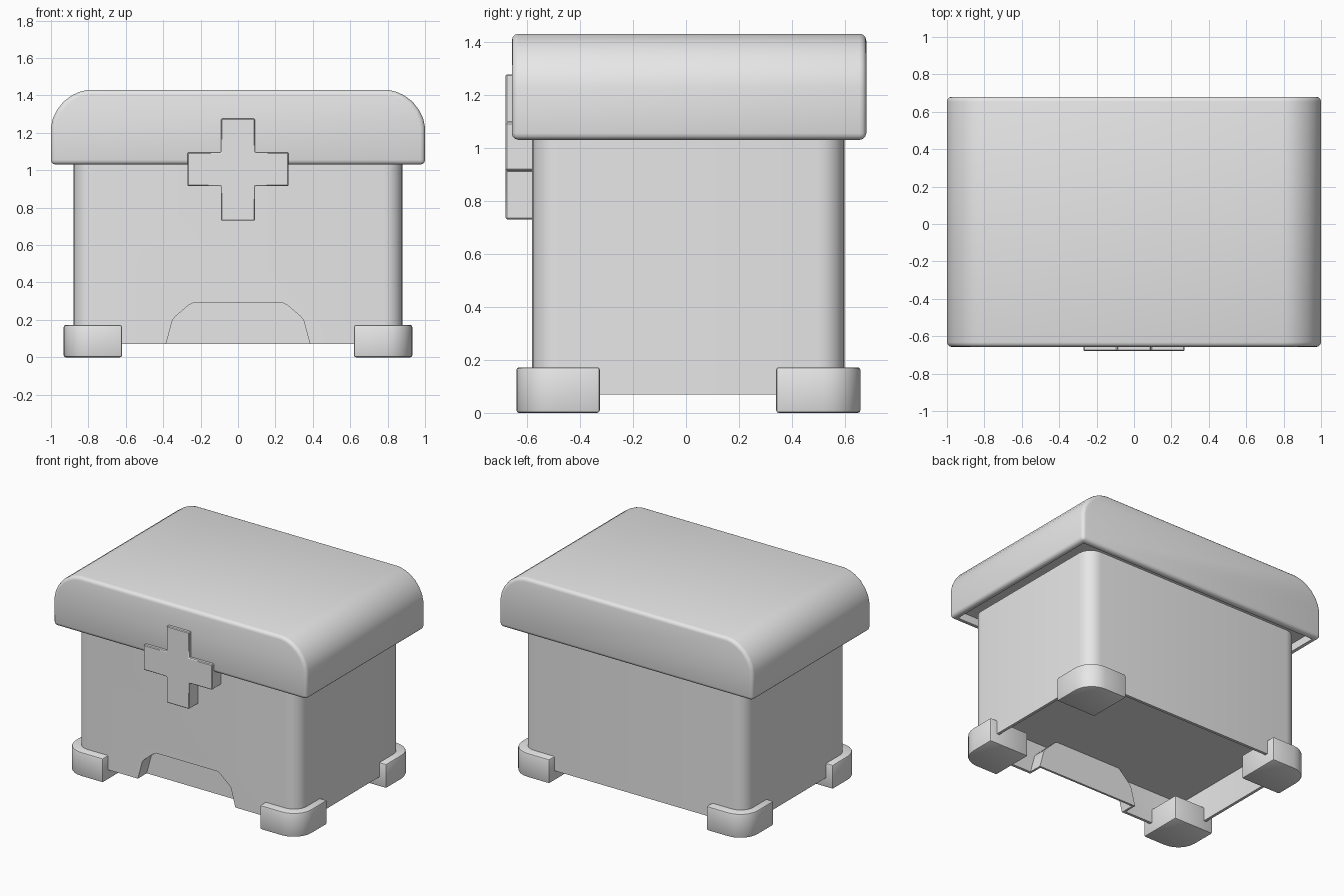
import bpy, bmesh, math

if "Cube" in bpy.data.objects:
    bpy.data.objects.remove(bpy.data.objects["Cube"])

grey = bpy.data.materials.new("plain_grey")
grey.diffuse_color = (0.8, 0.8, 0.8, 1)
grey.use_nodes = True
grey.node_tree.nodes["Principled BSDF"].inputs["Base Color"].default_value = grey.diffuse_color


def prism(name, pts, lo, hi, axis="z"):
    """Extrude a 2D outline along z (points are x, y) or along y (points are x, z)."""
    bm = bmesh.new()
    put = (lambda a, b, t: (a, b, t)) if axis == "z" else (lambda a, b, t: (a, t, b))
    rings = [[bm.verts.new(put(a, b, t)) for a, b in pts] for t in (lo, hi)]
    n = len(pts)
    bm.faces.new(rings[0])
    bm.faces.new(rings[1])
    for i in range(n):
        j = (i + 1) % n
        bm.faces.new((rings[0][i], rings[0][j], rings[1][j], rings[1][i]))
    bmesh.ops.recalc_face_normals(bm, faces=bm.faces)
    me = bpy.data.meshes.new(name)
    bm.to_mesh(me)
    bm.free()
    ob = bpy.data.objects.new(name, me)
    bpy.context.collection.objects.link(ob)
    me.materials.append(grey)
    return ob


def rounded(x0, x1, y0, y1, radii, steps=6):
    """Rectangle outline with a radius per corner: (x1,y1), (x0,y1), (x0,y0), (x1,y0)."""
    pts = []
    corners = [(x1, y1, -1, -1), (x0, y1, 1, -1), (x0, y0, 1, 1), (x1, y0, -1, 1)]
    for k, ((x, y, sx, sy), r) in enumerate(zip(corners, radii)):
        if r == 0:
            pts.append((x, y))
            continue
        for i in range(steps + 1):
            a = math.pi / 2 * (k + i / steps)
            pts.append((x + sx * r + r * math.cos(a), y + sy * r + r * math.sin(a)))
    return pts


def activate(ob):
    bpy.ops.object.select_all(action="DESELECT")
    ob.select_set(True)
    bpy.context.view_layer.objects.active = ob


def bevel(ob, width, segments):
    m = ob.modifiers.new("bevel", "BEVEL")
    m.width, m.segments = width, segments
    m.limit_method, m.angle_limit = "ANGLE", math.radians(50)
    activate(ob)
    bpy.ops.object.modifier_apply(modifier=m.name)


def cut(ob, cutter):
    m = ob.modifiers.new("cut", "BOOLEAN")
    m.operation, m.solver, m.object = "DIFFERENCE", "EXACT", cutter
    activate(ob)
    bpy.ops.object.modifier_apply(modifier=m.name)
    bpy.data.objects.remove(cutter)


def smooth(ob):
    activate(ob)
    bpy.ops.object.shade_smooth_by_angle(angle=math.radians(35))


def arch(g, bottom):
    """Arch outline in x, z, grown by g."""
    half = [(0.385 + g, bottom), (0.385 + g, 0.07), (0.35 + g, 0.2), (0.335 + g, 0.218),
            (0.262 + g / 2, 0.28 + g), (0.24 + g / 2, 0.29 + g)]
    return half + [(-x, z) for x, z in reversed(half)]


# Body: box with rounded corners, hollow underneath, with a recessed arch in front
body = prism("body", rounded(-0.88, 0.88, -0.58, 0.597, [0.1] * 4), 0.07, 1.05)
hollow = prism("hollow", rounded(-0.86, 0.86, -0.56, 0.577, [0.08] * 4), -0.1, 0.3)
cut(hollow, prism("arch_block", arch(0.015, -0.2), -0.7, -0.465, "y"))
cut(body, hollow)
cut(body, prism("arch_recess", arch(0, -0.2), -0.7, -0.48, "y"))
smooth(body)

# Lid: rounded top profile, soft rim, hollow underneath
side = [(1.0, 1.03), (1.0, 1.23), (0.99, 1.277), (0.968, 1.322), (0.932, 1.368),
        (0.885, 1.402), (0.845, 1.42), (0.80, 1.43)]
lid = prism("lid", side + [(-x, z) for x, z in reversed(side)], -0.657, 0.68, "y")
bevel(lid, 0.025, 3)
cut(lid, prism("lid_hollow", rounded(-0.96, 0.96, -0.617, 0.64, [0] * 4), 0.9, 1.085))
smooth(lid)

# Cross-shaped clasp
a, b, z0, z1, z2, z3 = 0.09, 0.27, 0.73, 0.915, 1.095, 1.277
half = [(a, z0), (a, z1), (b, z1), (b, z2), (a, z2), (a, z3)]
clasp = prism("cross_clasp", half + [(-x, z) for x, z in reversed(half)], -0.68, -0.57, "y")
bevel(clasp, 0.005, 1)
smooth(clasp)

# Corner feet, with the large radius on the outer corner only
for name, sx, y0, y1, corner in (
    ("front_right_foot", 1, -0.64, -0.325, 3), ("front_left_foot", -1, -0.64, -0.325, 2),
    ("back_right_foot", 1, 0.34, 0.658, 0), ("back_left_foot", -1, 0.34, 0.658, 1),
):
    x0, x1 = sorted((0.62 * sx, 0.932 * sx))
    radii = [0.0] * 4
    radii[corner] = 0.14
    foot = prism(name, rounded(x0, x1, y0, y1, radii), 0, 0.172)
    bevel(foot, 0.01, 2)
    smooth(foot)
